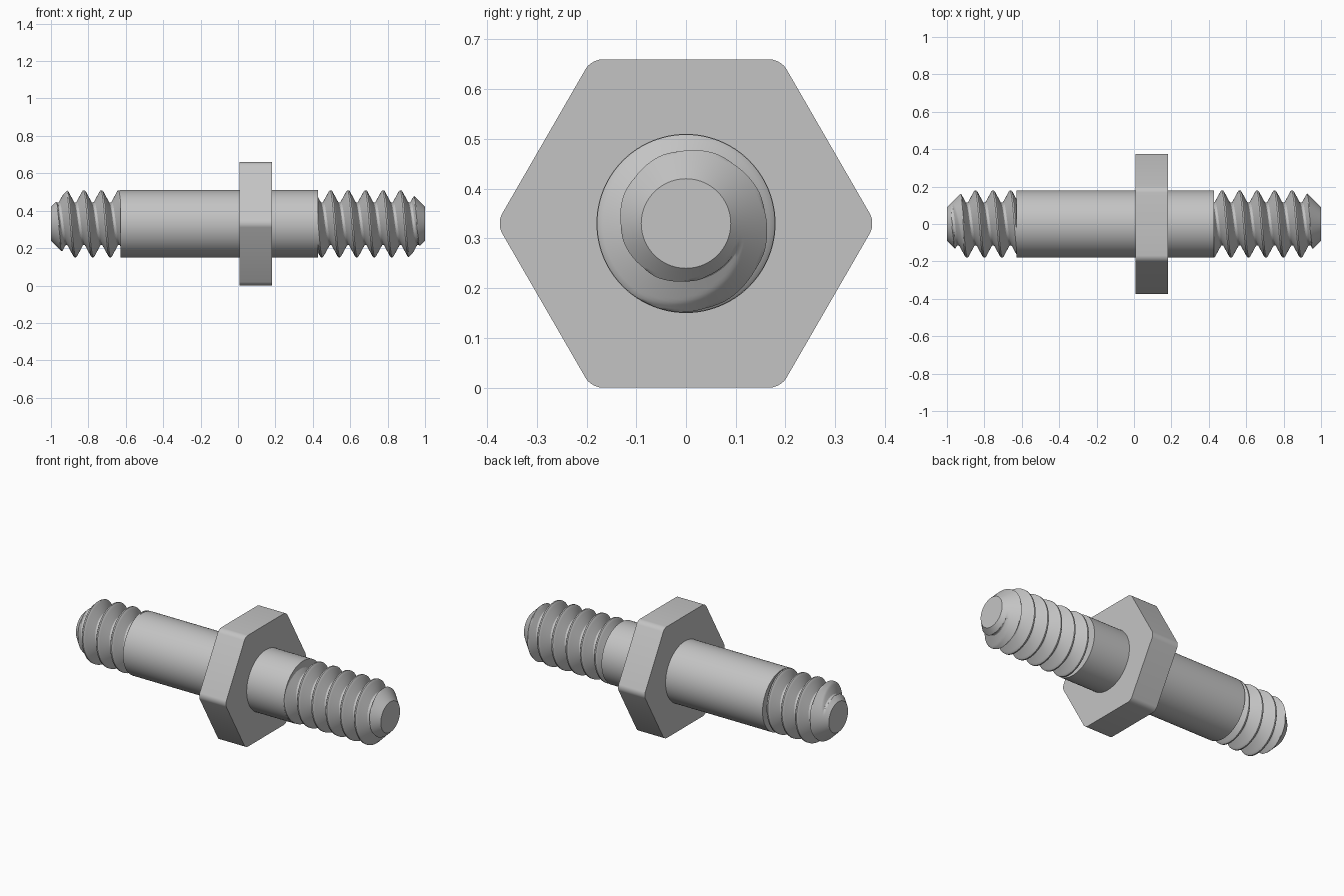
import bpy, bmesh, math
from mathutils import Matrix

cube = bpy.data.objects.get("Cube")
if cube:
    bpy.data.objects.remove(cube, do_unlink=True)

AXIS_Z = 0.33
CREST, ROOT, PITCH = 0.179, 0.114, 0.0935
SIDES, STEPS = 96, 24

steel = bpy.data.materials.new("grey steel")
steel.use_nodes = True
steel.diffuse_color = (0.55, 0.55, 0.55, 1)
steel.node_tree.nodes["Principled BSDF"].inputs["Base Color"].default_value = (0.55, 0.55, 0.55, 1)


def finish(bm, name):
    """Turn a bmesh lying along the x axis into a shaded object."""
    bmesh.ops.recalc_face_normals(bm, faces=bm.faces)
    mesh = bpy.data.meshes.new(name)
    bm.to_mesh(mesh)
    bm.free()
    mesh.materials.append(steel)
    obj = bpy.data.objects.new(name, mesh)
    obj.location.z = AXIS_Z
    bpy.context.collection.objects.link(obj)
    bpy.ops.object.select_all(action='DESELECT')
    obj.select_set(True)
    bpy.context.view_layer.objects.active = obj
    bpy.ops.object.shade_smooth_by_angle(angle=math.radians(30))


def prism(x0, x1, radius, sides):
    """Capped prism along x with a corner pointing to +y."""
    bm = bmesh.new()
    bmesh.ops.create_cone(bm, cap_ends=True, segments=sides, radius1=radius,
                          radius2=radius, depth=x1 - x0)
    # local x, y, z become world y, z, x
    turn = Matrix(((0, 0, 1, 0), (1, 0, 0, 0), (0, 1, 0, 0), (0, 0, 0, 1)))
    corner = min((v.co for v in bm.verts), key=lambda c: abs(c.y))
    spin = Matrix.Rotation(-math.atan2(corner.y, corner.x), 4, 'Z')
    bm.transform(Matrix.Translation(((x0 + x1) / 2, 0, 0)) @ turn @ spin)
    return bm


def thread_radius(phase):
    """Sixty-degree ridge with narrow flat crest and root."""
    away = abs((phase + 0.5) % 1 - 0.5)
    t = min(max((away - 0.06) / 0.37, 0), 1)
    return CREST + (ROOT - CREST) * t


def thread(name, x0, x1, crest_at_top):
    """Right-handed helical surface, clipped at both ends and chamfered."""
    bm = bmesh.new()
    start = crest_at_top - PITCH / 4
    first = math.floor((x0 - start) / PITCH) - 1
    last = math.ceil((x1 - start) / PITCH) + 1
    rows = []
    for i in range((last - first) * STEPS + 1):
        phase = first + i / STEPS
        row = []
        for j in range(SIDES + 1):
            turn = j / SIDES
            x = min(max(start + (phase + turn) * PITCH, x0), x1)
            r = thread_radius((x - start) / PITCH - turn)
            r = min(r, 0.09 + 1 - abs(x))
            a = math.tau * turn
            row.append(bm.verts.new((x, r * math.cos(a), r * math.sin(a))))
        rows.append(row)
    for low, high in zip(rows, rows[1:]):
        for j in range(SIDES):
            quad = (low[j], low[j + 1], high[j + 1], high[j])
            xs = [v.co.x for v in quad]
            if max(xs) - min(xs) > 1e-6:
                bm.faces.new(quad)
    bmesh.ops.remove_doubles(bm, verts=bm.verts, dist=1e-5)
    loose = [v for v in bm.verts if not v.link_faces]
    bmesh.ops.delete(bm, geom=loose, context='VERTS')
    # flat end caps
    rim = [e for e in bm.edges if e.is_boundary]
    bmesh.ops.holes_fill(bm, edges=rim, sides=0)
    finish(bm, name)


# Plain round shaft
finish(prism(-0.628, 0.428, 0.18, 96), "shaft")

# Hexagonal collar with rounded corners
collar = prism(0.008, 0.183, 0.33 / math.cos(math.pi / 6), 6)
corners = [e for e in collar.edges if abs(e.verts[0].co.x - e.verts[1].co.x) > 0.1]
bmesh.ops.bevel(collar, geom=corners, offset=0.022, offset_type='OFFSET',
                segments=5, profile=0.5, affect='EDGES')
finish(collar, "hex_collar")

# Threaded ends
thread("left_thread", 0.428, 1.0, 0.495)
thread("right_thread", -1.0, -0.628, -0.917)
